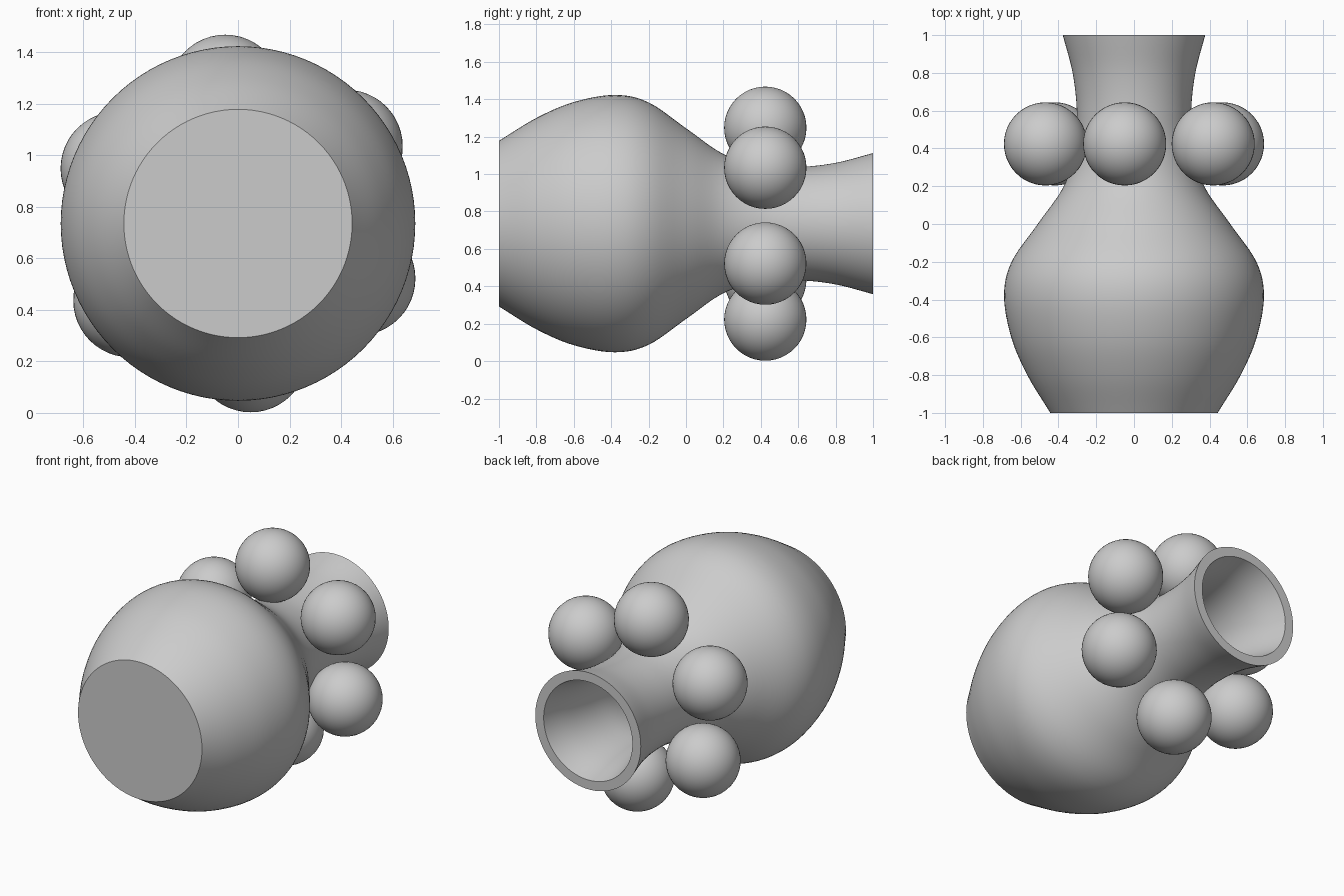
import bpy, bmesh, math
from mathutils import Vector, Matrix

cube = bpy.data.objects.get("Cube")
if cube:
    bpy.data.objects.remove(cube, do_unlink=True)

AXIS_Z = 0.735
WALL = 0.06

clay = bpy.data.materials.new("grey_clay")
clay.use_nodes = True
GREY = (0.6, 0.6, 0.6, 1)
clay.diffuse_color = GREY
clay.node_tree.nodes["Principled BSDF"].inputs["Base Color"].default_value = GREY


def finish(bm, name):
    bmesh.ops.recalc_face_normals(bm, faces=bm.faces)
    mesh = bpy.data.meshes.new(name)
    bm.to_mesh(mesh)
    bm.free()
    mesh.materials.append(clay)
    obj = bpy.data.objects.new(name, mesh)
    bpy.context.collection.objects.link(obj)
    bpy.ops.object.select_all(action='DESELECT')
    obj.select_set(True)
    bpy.context.view_layer.objects.active = obj
    bpy.ops.object.shade_smooth_by_angle(angle=math.radians(35))
    return obj


def smooth_path(pts, steps=6):
    """Catmull-Rom curve through the points."""
    p = [2 * pts[0] - pts[1]] + pts + [2 * pts[-1] - pts[-2]]
    out = []
    for a, b, c, d in zip(p, p[1:], p[2:], p[3:]):
        for i in range(steps):
            t = i / steps
            out.append(0.5 * (2 * b + (c - a) * t + (2 * a - 5 * b + 4 * c - d) * t ** 2
                              + (3 * b - a - 3 * c + d) * t ** 3))
    return out + [pts[-1]]


# Vase: hollow lathe lying along y, closed foot at the front, open mouth at the back
knots = [Vector(k) for k in (
    (0.443, -1), (0.565, -0.8), (0.65, -0.6), (0.688, -0.38), (0.648, -0.2),
    (0.51, 0), (0.372, 0.2), (0.312, 0.4), (0.303, 0.6), (0.325, 0.8), (0.377, 1))]
outer = smooth_path(knots)
inner = [Vector((p.x - WALL, p.y)) for p in outer if p.y > WALL - 1]
profile = [Vector((0, -1))] + outer + inner[::-1] + [Vector((0, inner[0].y))]

bm = bmesh.new()
verts = [bm.verts.new((p.x, p.y, AXIS_Z)) for p in profile]
edges = [bm.edges.new(pair) for pair in zip(verts, verts[1:])]
bmesh.ops.spin(bm, geom=verts + edges, cent=(0, 0, AXIS_Z), axis=(0, 1, 0),
               angle=math.tau, steps=96, use_merge=True)
bmesh.ops.remove_doubles(bm, verts=bm.verts, dist=0.0005)
finish(bm, "vase_body")

# Ring of balls around the neck
for i in range(6):
    a = math.radians(95.5 + 60 * i)
    centre = Vector((0.515 * math.cos(a), 0.424, AXIS_Z + 0.515 * math.sin(a)))
    bm = bmesh.new()
    bmesh.ops.create_uvsphere(bm, u_segments=48, v_segments=24, radius=0.22,
                              matrix=Matrix.Translation(centre))
    finish(bm, f"neck_ball_{i + 1}")
